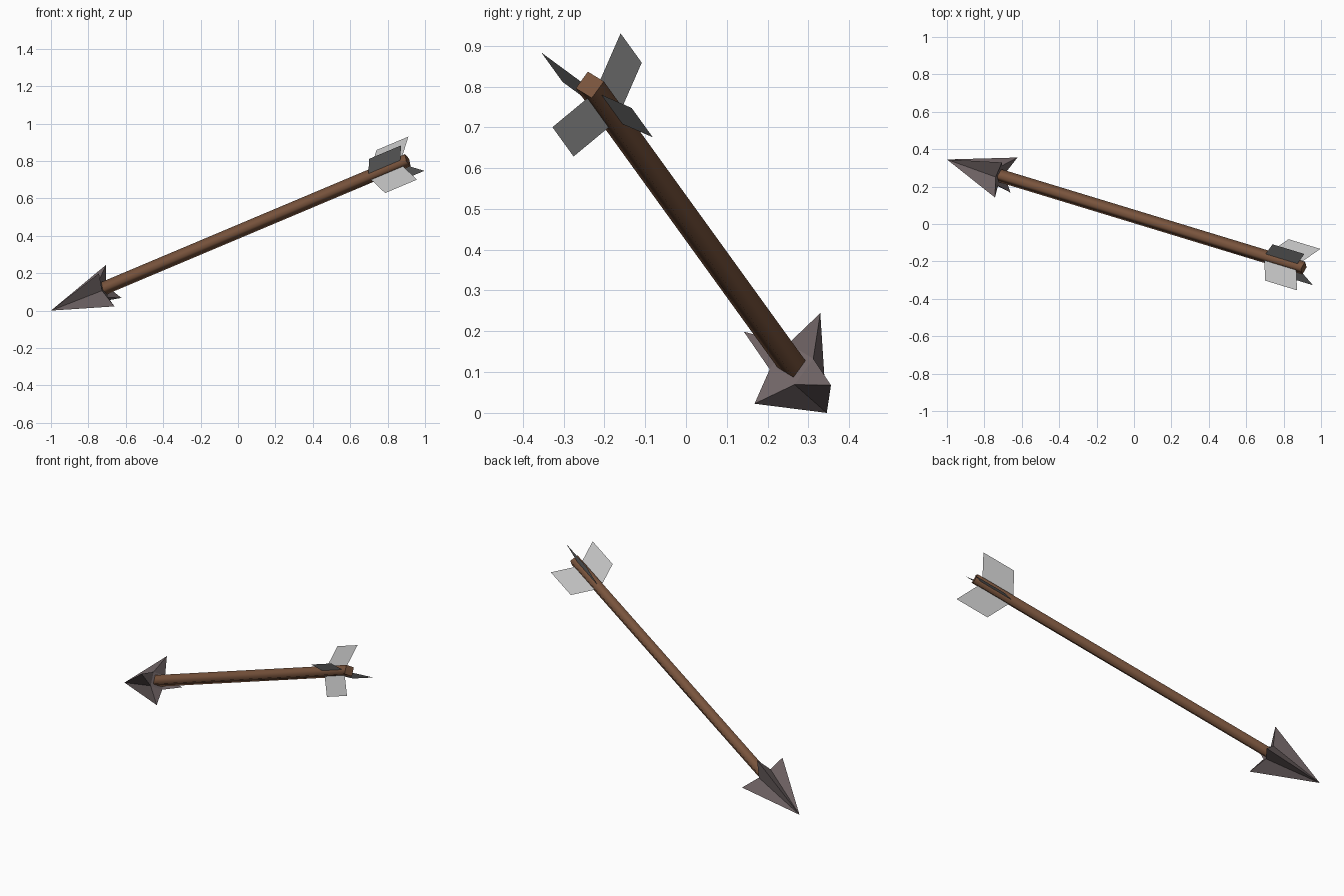
import bpy, bmesh, math
from mathutils import Vector, Matrix

if "Cube" in bpy.data.objects:
    bpy.data.objects.remove(bpy.data.objects["Cube"])

# Arrow frame: local z runs from the tip to the tail, x and y are the fin directions
tip = Vector((-1.0, 0.345, 0.0))
axis = Vector((1.905, -0.58, 0.803)).normalized()
side = Vector((-0.18, 0.586, 0.79))
side = (side - axis * side.dot(axis)).normalized()
other = axis.cross(side)
frame = Matrix.Translation(tip) @ Matrix((side, other, axis)).transposed().to_4x4()


def material(name, color):
    m = bpy.data.materials.new(name)
    m.diffuse_color = (*color, 1)
    m.use_nodes = True
    m.node_tree.nodes["Principled BSDF"].inputs["Base Color"].default_value = m.diffuse_color
    return m


def finish(name, bm, mat, fix_normals=True):
    if fix_normals:
        bmesh.ops.recalc_face_normals(bm, faces=bm.faces)
    mesh = bpy.data.meshes.new(name)
    bm.to_mesh(mesh)
    bm.free()
    mesh.materials.append(mat)
    ob = bpy.data.objects.new(name, mesh)
    ob.matrix_world = frame
    bpy.context.collection.objects.link(ob)
    return ob


def polar(r, step, z):
    a = step * math.pi / 4
    return (r * math.cos(a), r * math.sin(a), z)


wood = material("brown wood", (0.19, 0.088, 0.046))
metal = material("dull metal", (0.165, 0.13, 0.133))
feather = material("grey feather", (0.50, 0.50, 0.50))

# Shaft: square rod, smooth along its sides with sharp flat ends
bm = bmesh.new()
rings = [[bm.verts.new(polar(0.036, 2 * i + 1, z)) for i in range(4)] for z in (0.26, 2.15)]
for i in range(4):
    j = (i + 1) % 4
    f = bm.faces.new((rings[0][i], rings[0][j], rings[1][j], rings[1][i]))
    f.smooth = True
for ring in rings:
    bm.faces.new(ring)
    for i in range(4):
        bm.edges.get((ring[i], ring[(i + 1) % 4])).smooth = False
finish("shaft", bm, wood)

# Head: four-barbed star drawn to a point, barbs swept back
bm = bmesh.new()
point = bm.verts.new((0, 0, 0))
star = [bm.verts.new(polar(0.139, i, 0.357) if i % 2 == 0 else polar(0.056, i, 0.32))
        for i in range(8)]
for i in range(8):
    bm.faces.new((point, star[i], star[(i + 1) % 8]))
for i in range(0, 8, 2):
    bm.faces.new((star[i - 1], star[i], star[i + 1]))
bm.faces.new(star[1::2])
finish("arrow_head", bm, metal)

# Fletching: four thin swept vanes
profile = [(0.02, 1.922), (0.144, 1.988), (0.144, 2.18), (0.02, 2.114)]
bm = bmesh.new()
for k in range(4):
    bm.faces.new([bm.verts.new(polar(r, 2 * k, z)) for r, z in profile])
finish("fletching", bm, feather, False)
